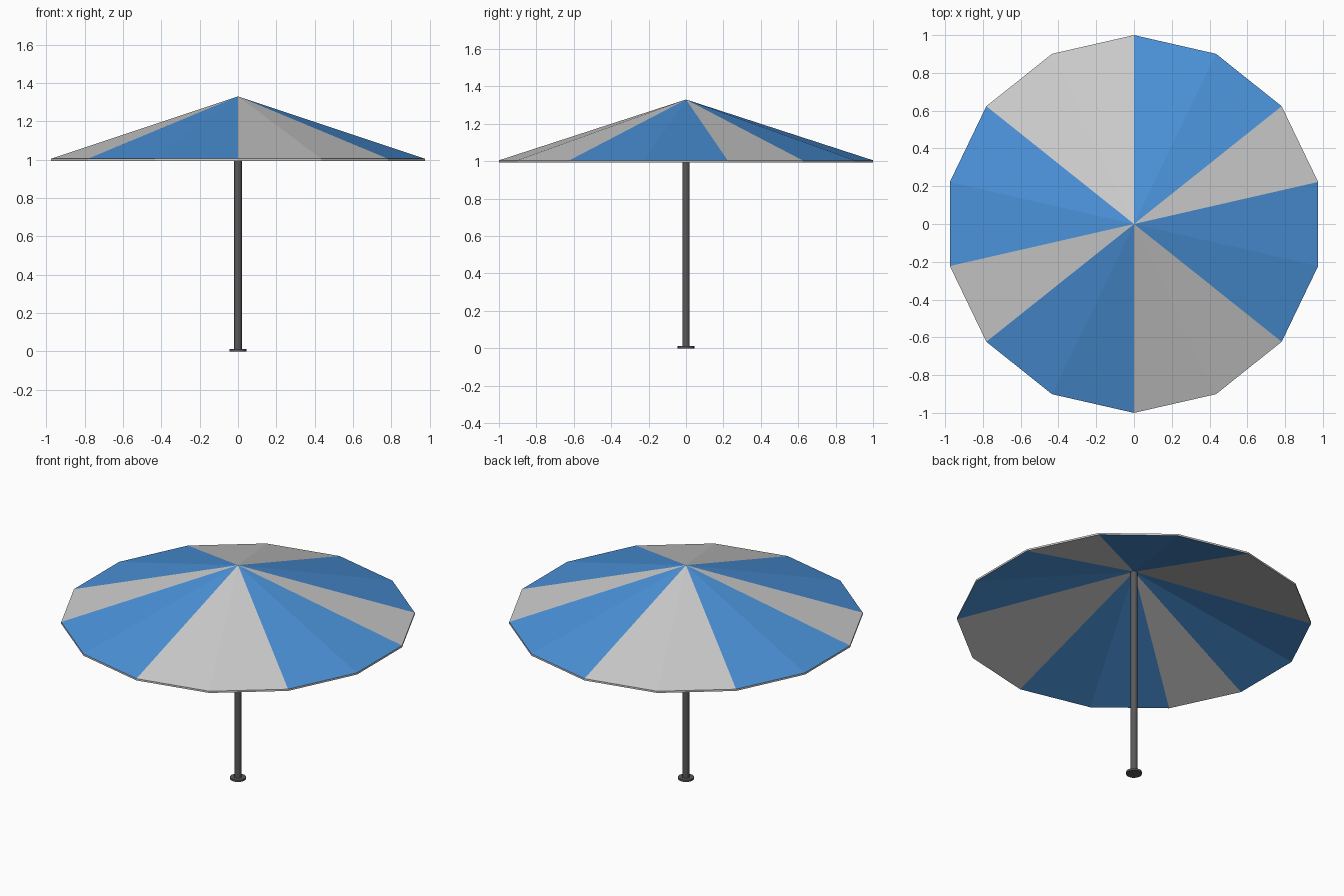
import bpy, bmesh
from math import cos, sin, pi

if "Cube" in bpy.data.objects:
    bpy.data.objects.remove(bpy.data.objects["Cube"])

SIDES = 14
PATTERN = "BBGBBGGBBGBBGG"  # panel colours, clockwise from +y


def material(name, rgb):
    m = bpy.data.materials.new(name)
    m.diffuse_color = (*rgb, 1)
    m.use_nodes = True
    m.node_tree.nodes["Principled BSDF"].inputs["Base Color"].default_value = m.diffuse_color
    return m


blue = material("blue_fabric", (0.07, 0.29, 0.70))
grey = material("grey_fabric", (0.52, 0.52, 0.52))
dark = material("dark_metal", (0.10, 0.10, 0.10))


def ring(bm, z):
    return [bm.verts.new((sin(2 * pi * i / SIDES), cos(2 * pi * i / SIDES), z))
            for i in range(SIDES)]


# Canopy: thin faceted cone shell with striped panels and a grey rim
bm = bmesh.new()
top, bottom = ring(bm, 1.005), ring(bm, 0.994)
peak, under = bm.verts.new((0, 0, 1.33)), bm.verts.new((0, 0, 1.318))
for i, colour in enumerate(PATTERN):
    j = (i + 1) % SIDES
    slot = 0 if colour == "B" else 1
    bm.faces.new((peak, top[j], top[i])).material_index = slot
    bm.faces.new((under, bottom[i], bottom[j])).material_index = slot
    bm.faces.new((top[i], top[j], bottom[j], bottom[i])).material_index = 1
bmesh.ops.recalc_face_normals(bm, faces=bm.faces[:])
mesh = bpy.data.meshes.new("canopy")
bm.to_mesh(mesh)
bm.free()
mesh.materials.append(blue)
mesh.materials.append(grey)
bpy.context.collection.objects.link(bpy.data.objects.new("canopy", mesh))


def cylinder(name, radius, z0, z1):
    bpy.ops.mesh.primitive_cylinder_add(vertices=16, radius=radius, depth=z1 - z0,
                                        location=(0, 0, (z0 + z1) / 2))
    ob = bpy.context.object
    ob.name = name
    ob.data.materials.append(dark)
    bpy.ops.object.shade_smooth_by_angle()


# Pole and foot disc
cylinder("pole", 0.02, 0.01, 1.315)
cylinder("foot", 0.045, 0.0, 0.012)
